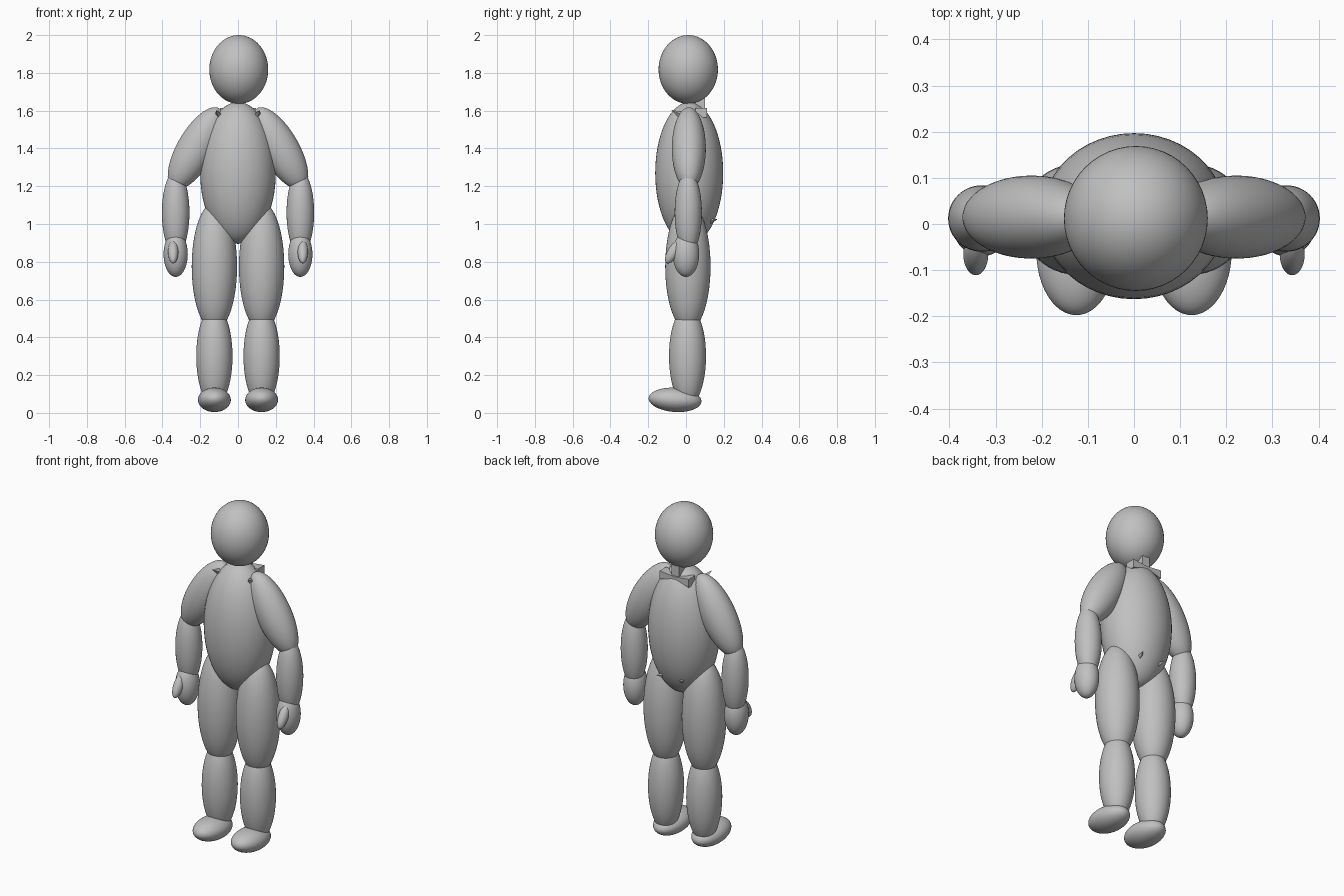
import bpy
import bmesh
from math import radians
from mathutils import Vector

cube = bpy.data.objects.get("Cube")
if cube:
    bpy.data.objects.remove(cube, do_unlink=True)

grey = bpy.data.materials.new("plain grey")
grey.use_nodes = True
tone = (0.53, 0.53, 0.53, 1)
grey.diffuse_color = tone
grey.node_tree.nodes["Principled BSDF"].inputs["Base Color"].default_value = tone


def ellipsoid(name, centre, radii, tilt=(0, 0, 0)):
    """Smooth stretched ball; tilt is in degrees."""
    bpy.ops.mesh.primitive_uv_sphere_add(
        segments=48, ring_count=32, location=centre,
        rotation=[radians(a) for a in tilt])
    ob = bpy.context.object
    ob.name = name
    ob.scale = radii
    ob.data.materials.append(grey)
    bpy.ops.object.shade_smooth()


def prism(name, profile, y_front, y_back):
    """Flat-faced plate: an x-z profile extruded along y."""
    bm = bmesh.new()
    face = bm.faces.new([bm.verts.new((x, y_front, z)) for x, z in profile])
    new = bmesh.ops.extrude_face_region(bm, geom=[face])["geom"]
    bmesh.ops.translate(bm, vec=(0, y_back - y_front, 0),
                        verts=[v for v in new if isinstance(v, bmesh.types.BMVert)])
    bmesh.ops.recalc_face_normals(bm, faces=bm.faces)
    mesh = bpy.data.meshes.new(name)
    bm.to_mesh(mesh)
    bm.free()
    mesh.materials.append(grey)
    bpy.context.collection.objects.link(bpy.data.objects.new(name, mesh))


def spike(name, base, direction):
    """Small four-sided point standing out of the body."""
    direction = Vector(direction).normalized()
    bpy.ops.mesh.primitive_cone_add(
        vertices=4, radius1=0.016, depth=0.05, location=base,
        rotation=direction.to_track_quat('Z', 'Y').to_euler())
    ob = bpy.context.object
    ob.name = name
    ob.data.materials.append(grey)


# Head and trunk
ellipsoid("head", (0.004, 0.012, 1.818), (0.156, 0.157, 0.182))
ellipsoid("torso", (0, 0.017, 1.27), (0.2, 0.18, 0.375))

# Limbs, mirrored left and right
for side, s in (("left", 1), ("right", -1)):
    ellipsoid(side + "_upper_arm", (0.222 * s, 0.015, 1.4), (0.1, 0.09, 0.245), (0, -30 * s, 0))
    ellipsoid(side + "_forearm", (0.33 * s, 0.012, 1.06), (0.073, 0.072, 0.22))
    ellipsoid(side + "_hand", (0.33 * s, 0, 0.84), (0.064, 0.07, 0.12))
    ellipsoid(side + "_thumb", (0.343 * s, -0.066, 0.853), (0.027, 0.03, 0.07), (-32, 0, 0))
    ellipsoid(side + "_thigh", (0.125 * s, 0.01, 0.775), (0.12, 0.12, 0.34))
    ellipsoid(side + "_shin", (0.125 * s, 0.008, 0.3), (0.096, 0.098, 0.265))
    ellipsoid(side + "_foot", (0.125 * s, -0.058, 0.069), (0.087, 0.14, 0.064), (-4, 0, 0))
    spike(side + "_shoulder_point", (0.11 * s, -0.055, 1.592), (0.3 * s, -1, 0.5))
    spike(side + "_hip_point", (0.07 * s, 0.145, 1.02), (0.3 * s, 1, 0.2))

# Bow and stem at the back of the neck
half = [(0.095, 1.615), (0.095, 1.565), (0.03, 1.585)]
bow = [(0, 1.605)] + half + [(-x, z) for x, z in reversed(half)]
prism("neck_bow", bow, 0.05, 0.11)
prism("neck_stem", [(-0.025, 1.58), (0.025, 1.58), (0.025, 1.68), (-0.025, 1.68)], 0.05, 0.1)
